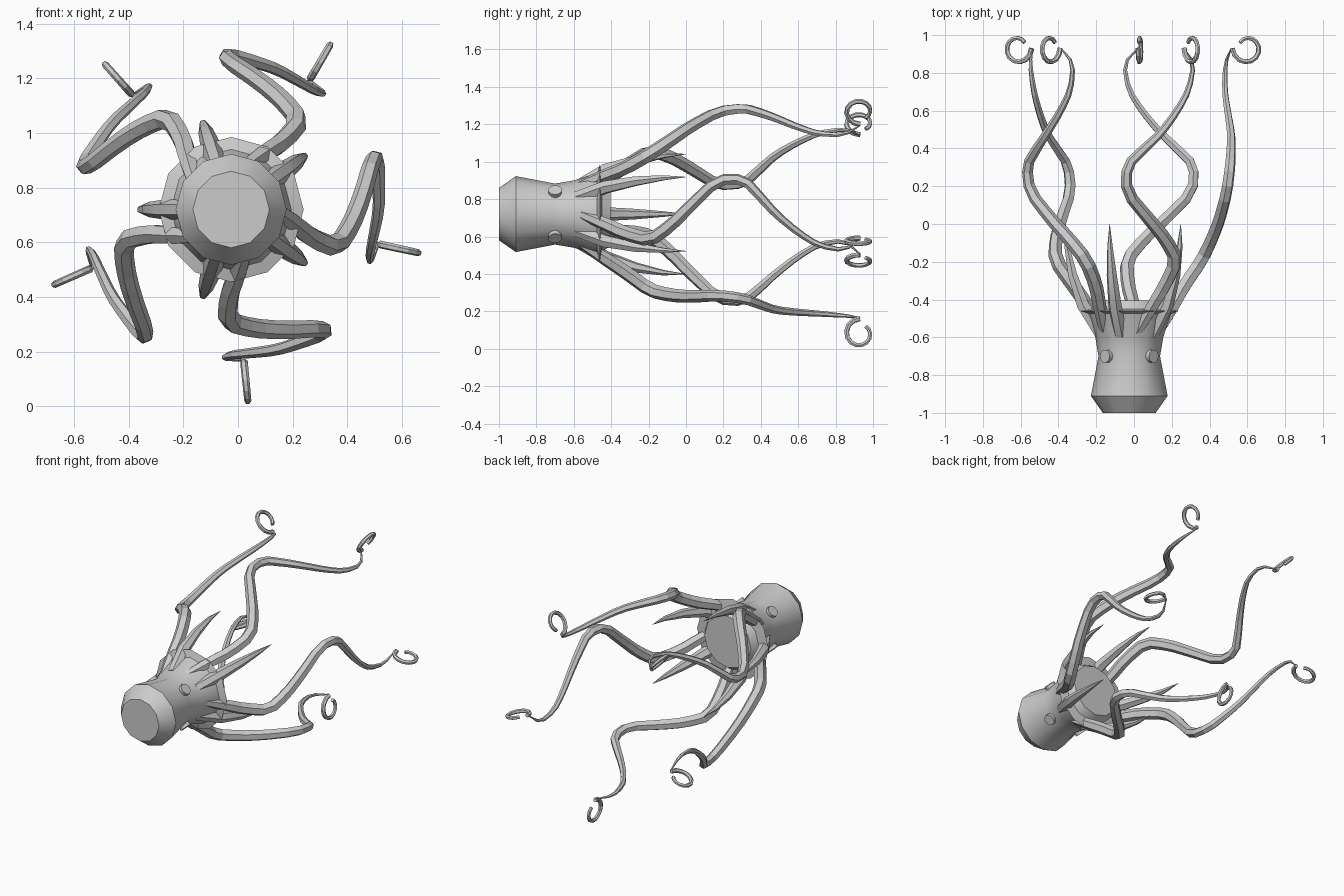
import bpy, bmesh, math
from mathutils import Vector, Matrix

if "Cube" in bpy.data.objects:
    bpy.data.objects.remove(bpy.data.objects["Cube"])

CX, CZ = -0.025, 0.72          # body axis runs along y through this point

grey = bpy.data.materials.new("plain_grey")
grey.diffuse_color = (0.6, 0.6, 0.6, 1)
grey.use_nodes = True
grey.node_tree.nodes["Principled BSDF"].inputs["Base Color"].default_value = grey.diffuse_color


def finish(bm, name, smooth=None):
    bmesh.ops.recalc_face_normals(bm, faces=bm.faces)
    me = bpy.data.meshes.new(name)
    bm.to_mesh(me)
    bm.free()
    me.materials.append(grey)
    ob = bpy.data.objects.new(name, me)
    bpy.context.collection.objects.link(ob)
    if smooth:
        bpy.ops.object.select_all(action='DESELECT')
        ob.select_set(True)
        bpy.context.view_layer.objects.active = ob
        bpy.ops.object.shade_smooth_by_angle(angle=math.radians(smooth))
    return ob


def skin(bm, rings):
    """Join rings of vertices and cap both ends."""
    loops = [[bm.verts.new(p) for p in ring] for ring in rings]
    n = len(loops[0])
    for a, b in zip(loops, loops[1:]):
        for i in range(n):
            j = (i + 1) % n
            bm.faces.new((a[i], a[j], b[j], b[i]))
    bm.faces.new(loops[0])
    bm.faces.new(loops[-1])


def round_corners(pts):
    """Cut each inner corner of a path once; thickness is the fourth value."""
    pts = [Vector(p) for p in pts]
    res = [pts[0]]
    for a, p, b in zip(pts, pts[1:], pts[2:]):
        res += [p.lerp(a, .25), p.lerp(b, .25)]
    return res + [pts[-1]]


def tube(name, pts, radii, angle, sides=6, smooth=None):
    """Tapered tube along a path, turned about the body axis."""
    pts = [Vector(p) for p in pts]
    rings, side = [], Vector((0, 0, 1))
    for k, p in enumerate(pts):
        t = (pts[min(k + 1, len(pts) - 1)] - pts[max(k - 1, 0)]).normalized()
        side = (side - t * side.dot(t)).normalized()
        up = t.cross(side)
        rings.append([p + radii[k] * (side * math.cos(a) + up * math.sin(a))
                      for a in (math.tau * i / sides for i in range(sides))])
    bm = bmesh.new()
    skin(bm, rings)
    bm.transform(Matrix.Translation((CX, 0, CZ)) @ Matrix.Rotation(angle, 4, 'Y'))
    return finish(bm, name, smooth)


# body: lathe profile (y, radius) with a thin flared collar
profile = [(-1, .14), (-.91, .203), (-.7, .163), (-.6, .18), (-.475, .22),
           (-.46, .265), (-.45, .2), (-.405, .172)]
bm = bmesh.new()
skin(bm, [[(CX + r * math.sin(math.tau * i / 12), y, CZ + r * math.cos(math.tau * i / 12))
           for i in range(12)] for y, r in profile])
finish(bm, "body", 35)

# four round eyes on the waist
for k in range(4):
    tube(f"eye_{k + 1}", [(.12, -.7, 0), (.183, -.7, 0)], [.036, .036],
         math.radians(45 + 90 * k), 10, 40)

# curved spines: (radius from axis, y, thickness)
spine = [(.15, -.585, .036), (.245, -.43, .037), (.3, -.27, .028),
         (.33, -.12, .015), (.337, 0, .001)]
# long twisting tentacle: (x, y, z, thickness) relative to the axis
arm = [(.15, -.585, .01, .026), (.23, -.44, -.05, .036), (.295, -.32, -.105, .038),
       (.385, -.19, -.14, .038), (.437, -.08, -.06, .036), (.477, .02, .04, .034),
       (.517, .17, .185, .031), (.535, .31, .187, .028), (.54, .4, .09, .025),
       (.54, .48, .0, .022), (.52, .6, -.1, .019), (.505, .71, -.168, .016),
       (.508, .85, -.195, .011), (.54, .93, -.127, .003)]
arm = round_corners(arm)
# curled tip: open spiral in the radial plane
out = Vector((.165, 0, -.036)).normalized()
mid = Vector((.624, .93, -.145))
curl, thick = [], []
for i in range(13):
    f = i / 12
    a = math.radians(322) * f
    r = .08 - .03 * f
    curl.append(mid - out * (r * math.cos(a)) - Vector((0, r * math.sin(a), 0)))
    thick.append(.0145 - .003 * f)

for k in range(5):
    turn = math.radians(72 * k)
    tube(f"spine_{k + 1}", [(r, y, 0) for r, y, t in spine],
         [s[2] for s in spine], turn + math.pi, 6, 35)
    tube(f"tentacle_{k + 1}", [p[:3] for p in arm], [p[3] for p in arm], turn)
    tube(f"tentacle_curl_{k + 1}", curl, thick, turn)
